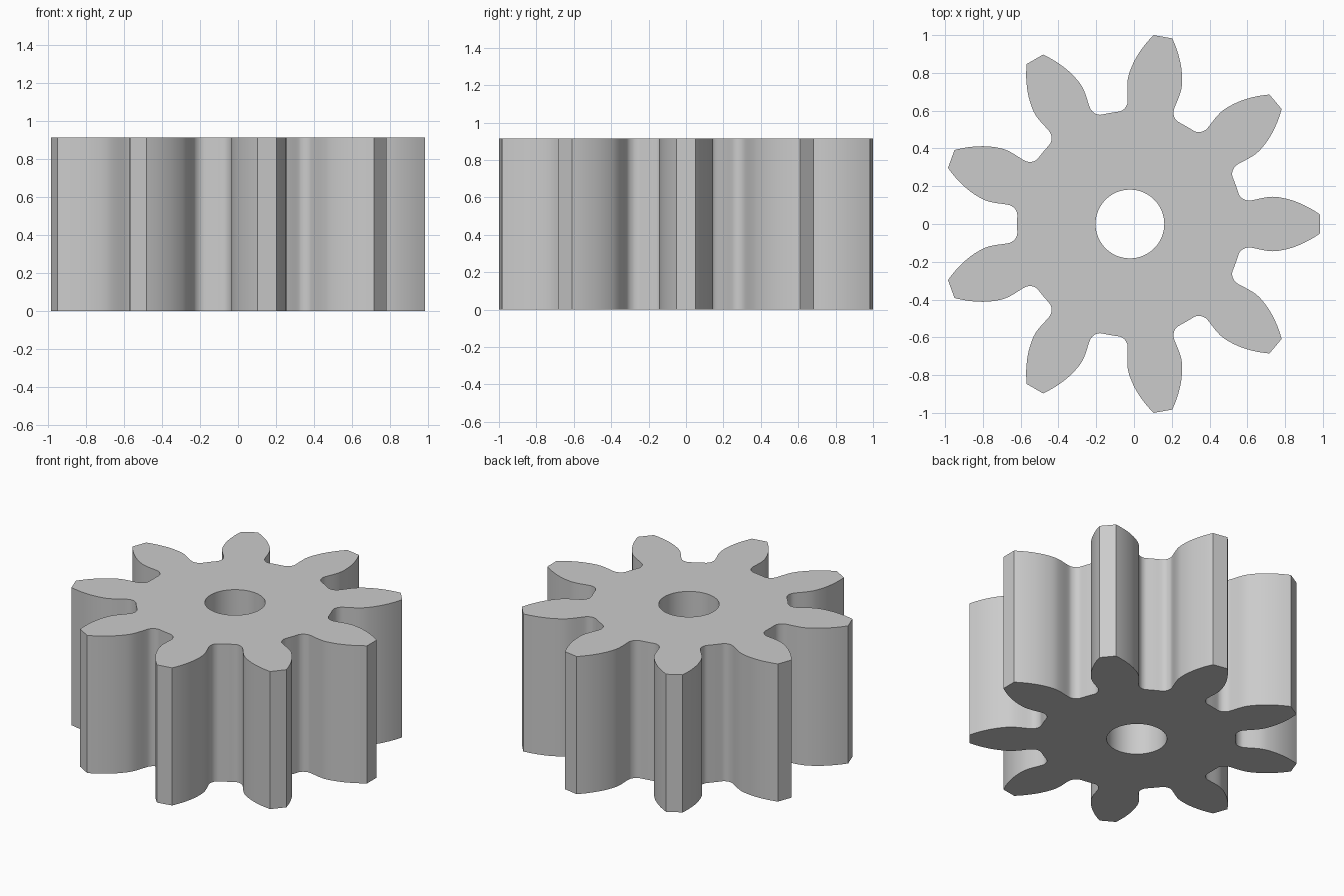
import bpy, bmesh, math
from mathutils import Vector

cube = bpy.data.objects.get("Cube")
if cube:
    bpy.data.objects.remove(cube, do_unlink=True)

TEETH = 9
HEIGHT = 0.915
CENTRE = Vector((-0.0217, 0, 0))
BORE = 0.182
STEPS = 3
# Half tooth as (radius, degrees from the tooth axis), tip to root
HALF = [(1.0078, 2.86), (0.95, 5.3), (0.88, 7.9), (0.82, 9.7), (0.77, 10.8),
        (0.72, 11.1), (0.66, 11.0), (0.635, 11.3), (0.615, 12.4),
        (0.604, 13.7), (0.598, 15.5), (0.597, 20)]


def polar(r, deg):
    a = math.radians(deg)
    return Vector((r * math.cos(a), r * math.sin(a), 0))


def spline(pts):
    """Smooth curve through the points."""
    out = []
    for i in range(len(pts) - 1):
        a, b = pts[max(i - 1, 0)], pts[i]
        c, d = pts[i + 1], pts[min(i + 2, len(pts) - 1)]
        for s in range(STEPS):
            t = s / STEPS
            out.append(0.5 * (2 * b + (c - a) * t + (2 * a - 5 * b + 4 * c - d) * t ** 2
                              + (3 * b - a - 3 * c + d) * t ** 3))
    return out + [pts[-1]]


# One full tooth, then repeated round the axis
flank = spline([Vector(p) for p in HALF])
tooth = [(r, -a) for r, a in reversed(flank)] + [(r, a) for r, a in flank[:-1]]
outline = [polar(r, a + 360 / TEETH * k) for k in range(TEETH) for r, a in tooth]
bore = [polar(BORE, 360 / 64 * i) for i in range(64)]

bm = bmesh.new()
rims = {0: [], HEIGHT: []}
for loop in (outline, bore):
    rings = []
    for z in rims:
        ring = [bm.verts.new(p + CENTRE + Vector((0, 0, z))) for p in loop]
        rings.append(ring)
        n = len(ring)
        rims[z] += [bm.edges.new((ring[i], ring[(i + 1) % n])) for i in range(n)]
    low, high = rings
    for i in range(n):
        j = (i + 1) % n
        bm.faces.new((low[i], low[j], high[j], high[i]))
# End faces with the bore left open
for edges in rims.values():
    bmesh.ops.triangle_fill(bm, edges=edges, use_beauty=True)
bmesh.ops.recalc_face_normals(bm, faces=bm.faces)

mesh = bpy.data.meshes.new("pinion_gear")
bm.to_mesh(mesh)
bm.free()
gear = bpy.data.objects.new("pinion_gear", mesh)
bpy.context.collection.objects.link(gear)

# Plain grey metal
grey = bpy.data.materials.new("light_grey")
grey.use_nodes = True
colour = (0.6, 0.6, 0.6, 1)
grey.diffuse_color = colour
grey.node_tree.nodes["Principled BSDF"].inputs["Base Color"].default_value = colour
mesh.materials.append(grey)

bpy.ops.object.select_all(action="DESELECT")
gear.select_set(True)
bpy.context.view_layer.objects.active = gear
bpy.ops.object.shade_smooth_by_angle(angle=math.radians(30))
